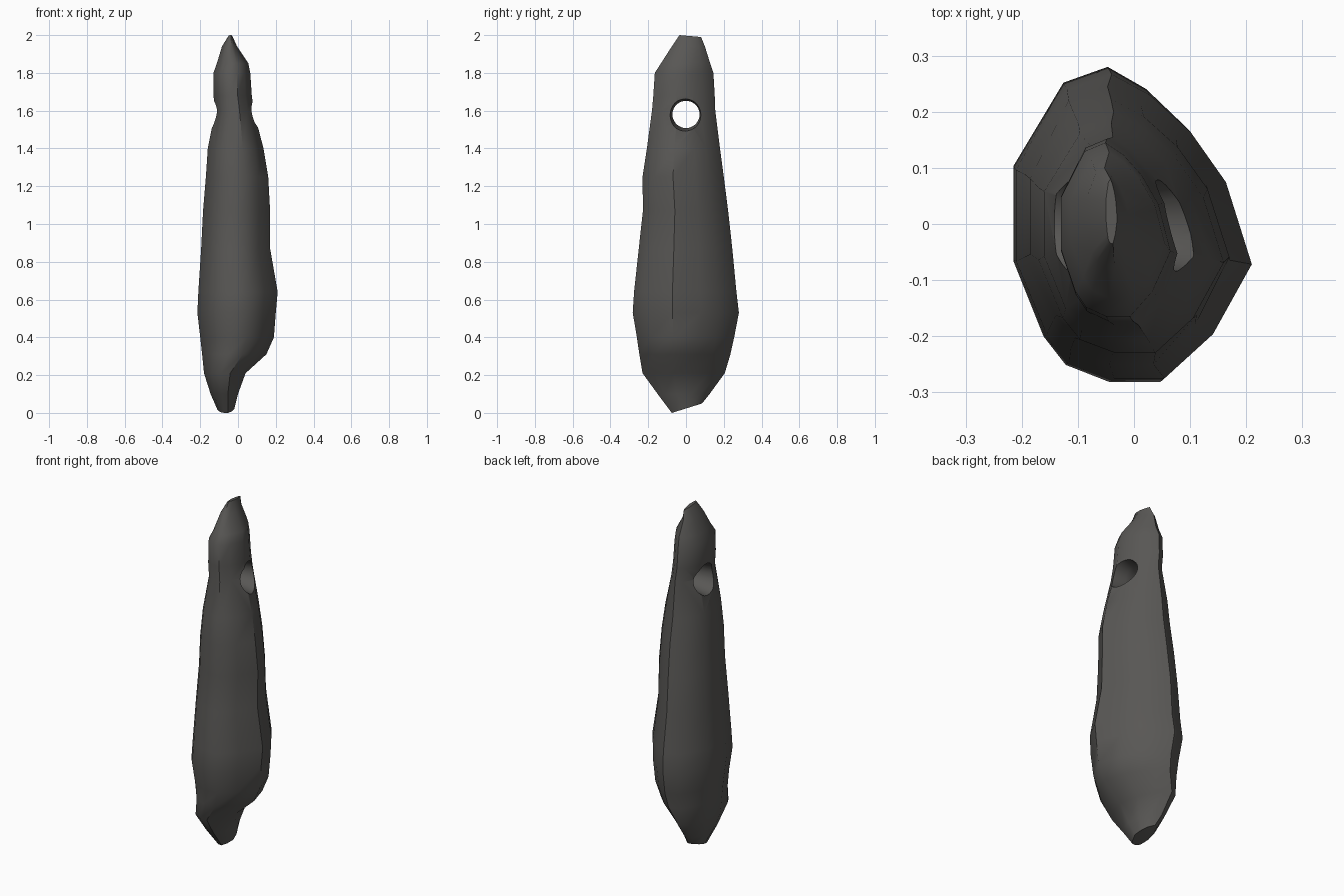
import bpy, bmesh, math

if "Cube" in bpy.data.objects:
    bpy.data.objects.remove(bpy.data.objects["Cube"])

# One flat colour: dark stone
stone = bpy.data.materials.new("dark grey stone")
stone.diffuse_color = (0.098, 0.095, 0.090, 1)
stone.use_nodes = True
stone.node_tree.nodes["Principled BSDF"].inputs["Base Color"].default_value = stone.diffuse_color

# Irregular hewn cross-section, normalised to -1..1 in both directions
SECTION = [(1.0, -0.25), (0.78, 0.29), (0.48, 0.62), (0.14, 0.86), (-0.19, 1.0),
           (-0.57, 0.90), (-1.0, 0.37), (-1.0, -0.23), (-0.74, -0.71),
           (-0.55, -0.89), (-0.17, -1.0), (0.26, -1.0), (0.67, -0.71)]

# Levels: z, x min, x max, y min, y max, tilt of the level along y
LEVELS = [
    (0.025, -0.11, -0.02, -0.075, 0.085, 0.025),
    (0.10, -0.145, 0.00, -0.15, 0.125, 0.0),
    (0.21, -0.18, 0.04, -0.23, 0.205, 0.0),
    (0.31, -0.19, 0.15, -0.247, 0.235, 0.0),
    (0.40, -0.20, 0.19, -0.26, 0.255, 0.0),
    (0.53, -0.215, 0.20, -0.282, 0.28, 0.0),
    (0.64, -0.21, 0.21, -0.275, 0.267, 0.0),
    (0.87, -0.195, 0.17, -0.25, 0.245, 0.0),
    (1.07, -0.185, 0.17, -0.228, 0.223, 0.0),
    (1.25, -0.17, 0.16, -0.23, 0.20, 0.0),
    (1.40, -0.16, 0.135, -0.207, 0.18, 0.0),
    (1.60, -0.12, 0.083, -0.18, 0.155, 0.0),
    (1.68, -0.13, 0.073, -0.173, 0.152, 0.0),
    (1.80, -0.13, 0.065, -0.165, 0.145, 0.0),
    (1.85, -0.112, 0.055, -0.133, 0.128, 0.0),
    (1.94, -0.085, -0.005, -0.075, 0.10, 0.0),
    (1.995, -0.05, -0.03, -0.035, 0.08, -0.005),
]

# Pendant body: lofted skin through the levels
bm = bmesh.new()
rings = []
for z, x0, x1, y0, y1, tilt in LEVELS:
    cx, rx, cy, ry = (x0 + x1) / 2, (x1 - x0) / 2, (y0 + y1) / 2, (y1 - y0) / 2
    rings.append([bm.verts.new((cx + rx * u, cy + ry * v, z + tilt * (v + 0.0)))
                  for u, v in SECTION])
n = len(SECTION)
for a, b in zip(rings, rings[1:]):
    for i in range(n):
        j = (i + 1) % n
        bm.faces.new((a[i], a[j], b[j], b[i]))
bm.faces.new(rings[0][::-1])
bm.faces.new(rings[-1])
bmesh.ops.recalc_face_normals(bm, faces=bm.faces)
mesh = bpy.data.meshes.new("stone_pendant")
bm.to_mesh(mesh)
bm.free()
body = bpy.data.objects.new("stone_pendant", mesh)
bpy.context.collection.objects.link(body)
mesh.materials.append(stone)

# Cord hole cutter: hourglass drill, narrow in the middle and flared outwards
PROFILE = [(-0.30, 0.13), (-0.12, 0.085), (-0.03, 0.072), (0.0, 0.072), (0.08, 0.085), (0.30, 0.13)]
SIDES = 32
bm = bmesh.new()
rings = [[bm.verts.new((x, r * math.cos(2 * math.pi * k / SIDES),
                        1.58 + r * math.sin(2 * math.pi * k / SIDES)))
          for k in range(SIDES)] for x, r in PROFILE]
for a, b in zip(rings, rings[1:]):
    for i in range(SIDES):
        j = (i + 1) % SIDES
        bm.faces.new((a[i], a[j], b[j], b[i]))
bm.faces.new(rings[0][::-1])
bm.faces.new(rings[-1])
bmesh.ops.recalc_face_normals(bm, faces=bm.faces)
cut_mesh = bpy.data.meshes.new("hole_cutter")
bm.to_mesh(cut_mesh)
bm.free()
cut_mesh.materials.append(stone)
cutter = bpy.data.objects.new("hole_cutter", cut_mesh)
bpy.context.collection.objects.link(cutter)

# Drill the hole, then drop the cutter
bpy.context.view_layer.objects.active = body
body.select_set(True)
cutter.select_set(False)
mod = body.modifiers.new("cord_hole", 'BOOLEAN')
mod.operation = 'DIFFERENCE'
mod.solver = 'EXACT'
mod.object = cutter
bpy.ops.object.modifier_apply(modifier=mod.name)
bpy.data.objects.remove(cutter)

# Worn smooth faces with the hole rim and tips kept crisp
bpy.ops.object.shade_smooth_by_angle(angle=math.radians(45))
